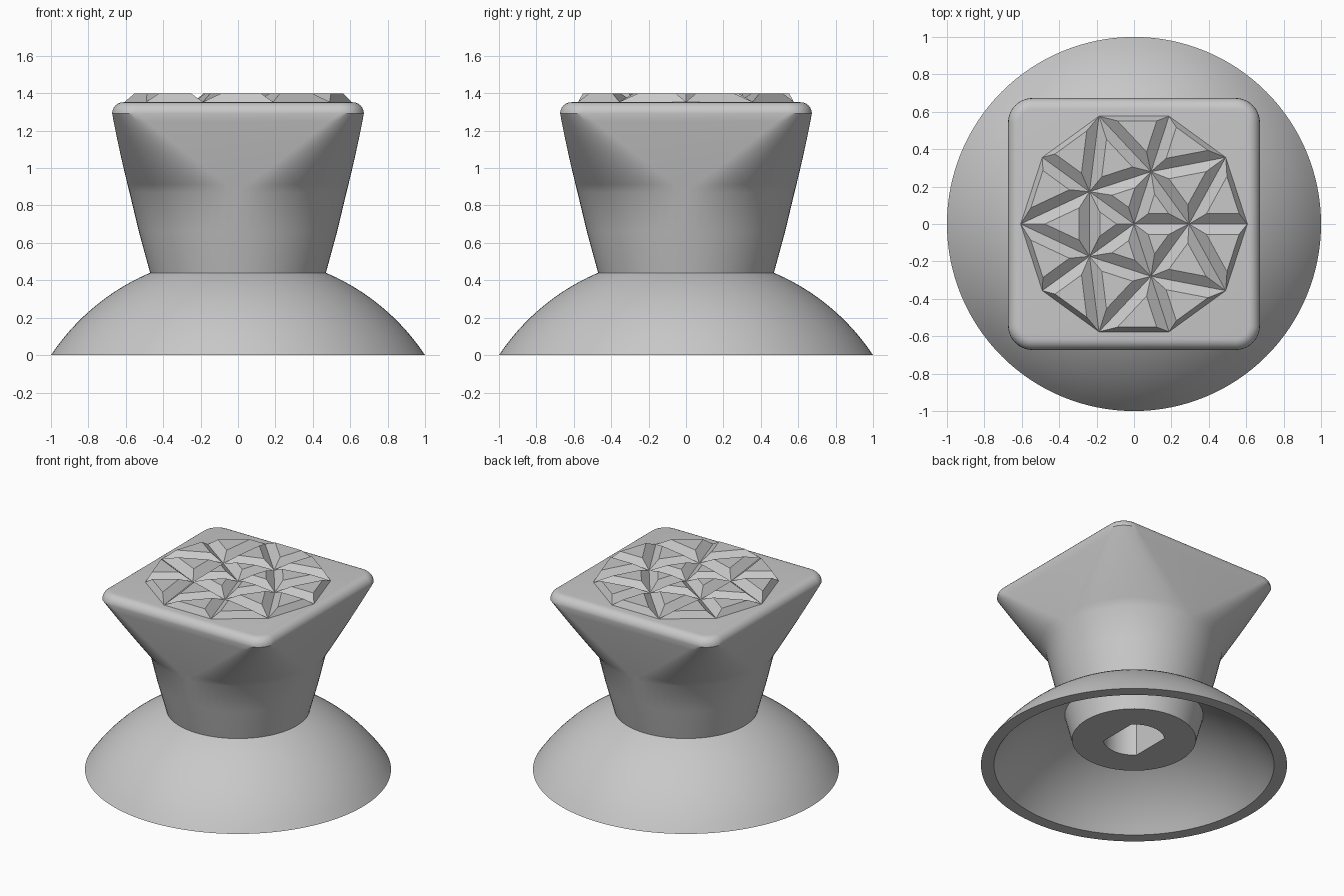
import bpy, bmesh
from math import sin, cos, pi, sqrt, radians
from mathutils import Vector

old = bpy.data.objects.get("Cube")
if old:
    bpy.data.objects.remove(old, do_unlink=True)

GREY = (0.58, 0.58, 0.58, 1)
grey = bpy.data.materials.new("light grey")
grey.use_nodes = True
grey.diffuse_color = GREY
grey.node_tree.nodes["Principled BSDF"].inputs["Base Color"].default_value = GREY


def finish(bm, name, smooth=True):
    bmesh.ops.remove_doubles(bm, verts=bm.verts, dist=0.0002)
    bmesh.ops.recalc_face_normals(bm, faces=bm.faces)
    mesh = bpy.data.meshes.new(name)
    bm.to_mesh(mesh)
    bm.free()
    mesh.materials.append(grey)
    obj = bpy.data.objects.new(name, mesh)
    bpy.context.collection.objects.link(obj)
    if smooth:
        bpy.ops.object.select_all(action='DESELECT')
        obj.select_set(True)
        bpy.context.view_layer.objects.active = obj
        bpy.ops.object.shade_smooth_by_angle(angle=radians(32))
    return obj


def loft(bm, rings, closed=False, caps=False):
    loops = [[bm.verts.new(p) for p in ring] for ring in rings]
    pairs = list(zip(loops, loops[1:]))
    if closed:
        pairs.append((loops[-1], loops[0]))
    for a, b in pairs:
        for i in range(len(a)):
            j = (i + 1) % len(a)
            bm.faces.new((a[i], a[j], b[j], b[i]))
    if caps:
        bm.faces.new(loops[0])
        bm.faces.new(loops[-1])


# Corner arcs shared by every knob section
STEPS = 16
ANGLES = [(q, (q + i / STEPS) * pi / 2) for q in range(4) for i in range(STEPS + 1)]


def rounded_square(z, half, radius):
    c = half - radius
    ring = []
    for q, a in ANGLES:
        sx = 1 if q in (0, 3) else -1
        sy = 1 if q in (0, 1) else -1
        ring.append((sx * c + radius * cos(a), sy * c + radius * sin(a), z))
    return ring


def shaft_hole(z, r=0.2):
    flat = r / sqrt(2)
    return [(max(-flat, min(flat, r * cos(a))), r * sin(a), z) for q, a in ANGLES]


# Dome skirt: thin spherical shell, open underneath
def arc(r0, r1, n=16):
    drop = 0.665
    big = sqrt(r0 * r0 + drop * drop)
    radii = [r0 + (r1 - r0) * i / n for i in range(n + 1)]
    return [(r, sqrt(big * big - r * r) - drop) for r in radii]


SEG = 128
profile = arc(1.0, 0.46) + arc(0.915, 0.42)[::-1]
bm = bmesh.new()
loft(bm, [[(r * cos(2 * pi * i / SEG), r * sin(2 * pi * i / SEG), z) for i in range(SEG)]
          for r, z in profile], closed=True)
finish(bm, "dome_skirt")

# Knob: shaft hole, round neck, flare to a rounded square, filleted rim
HALF, CORNER, FILLET, TOP = 0.673, 0.13, 0.06, 1.352
rings = [shaft_hole(0.8), shaft_hole(0.19)]
for z, r in ((0.19, 0.405), (0.44, 0.47), (0.66, 0.53), (0.87, 0.58)):
    rings.append(rounded_square(z, r, r))
FLARE = 10
for i in range(1, FLARE + 1):
    t = i / FLARE
    half = 0.58 + (HALF - 0.58) * (1.15 * t - 0.15 * t * t)
    rings.append(rounded_square(0.87 + (TOP - FILLET - 0.87) * t, half,
                                0.58 + (CORNER - 0.58) * t))
for i in range(1, 7):
    a = i * pi / 12
    d = FILLET * (1 - cos(a))
    rings.append(rounded_square(TOP - FILLET + FILLET * sin(a), HALF - d, CORNER - d))
bm = bmesh.new()
loft(bm, rings, caps=True)
finish(bm, "knob")

# Faceted rosette: twenty bevelled triangular tiles on the top face
def polar(r, deg):
    return Vector((r * cos(radians(deg)), r * sin(radians(deg))))


def tile(bm, pts, gaps):
    # gaps[i] is the bevel width along the edge from point i to the next
    low, high = [], []
    for i, p in enumerate(pts):
        u = (pts[(i + 1) % 3] - p).normalized()
        w = (pts[i - 1] - p).normalized()
        s = abs(u.x * w.y - u.y * w.x)
        q = p + u * (gaps[i - 1] / s) + w * (gaps[i] / s)
        low.append((p.x, p.y, TOP + 0.002))
        high.append((q.x, q.y, 1.4))
    loft(bm, [low, high])
    bm.faces.new([bm.verts[:][k] for k in range(-3, 0)])


bm = bmesh.new()
IN, OUT = 0.055, 0.025
for k in range(5):
    a = 72 * k
    node, after = polar(0.294, a), polar(0.294, a + 72)
    tip, mid, last = (polar(0.606, a + d) for d in (0, 36, 72))
    tile(bm, (Vector((0, 0)), node, after), (IN, IN, IN))
    tile(bm, (node, mid, after), (IN, IN, IN))
    tile(bm, (node, tip, mid), (IN, OUT, IN))
    tile(bm, (after, mid, last), (IN, OUT, IN))
finish(bm, "top_rosette", smooth=False)
